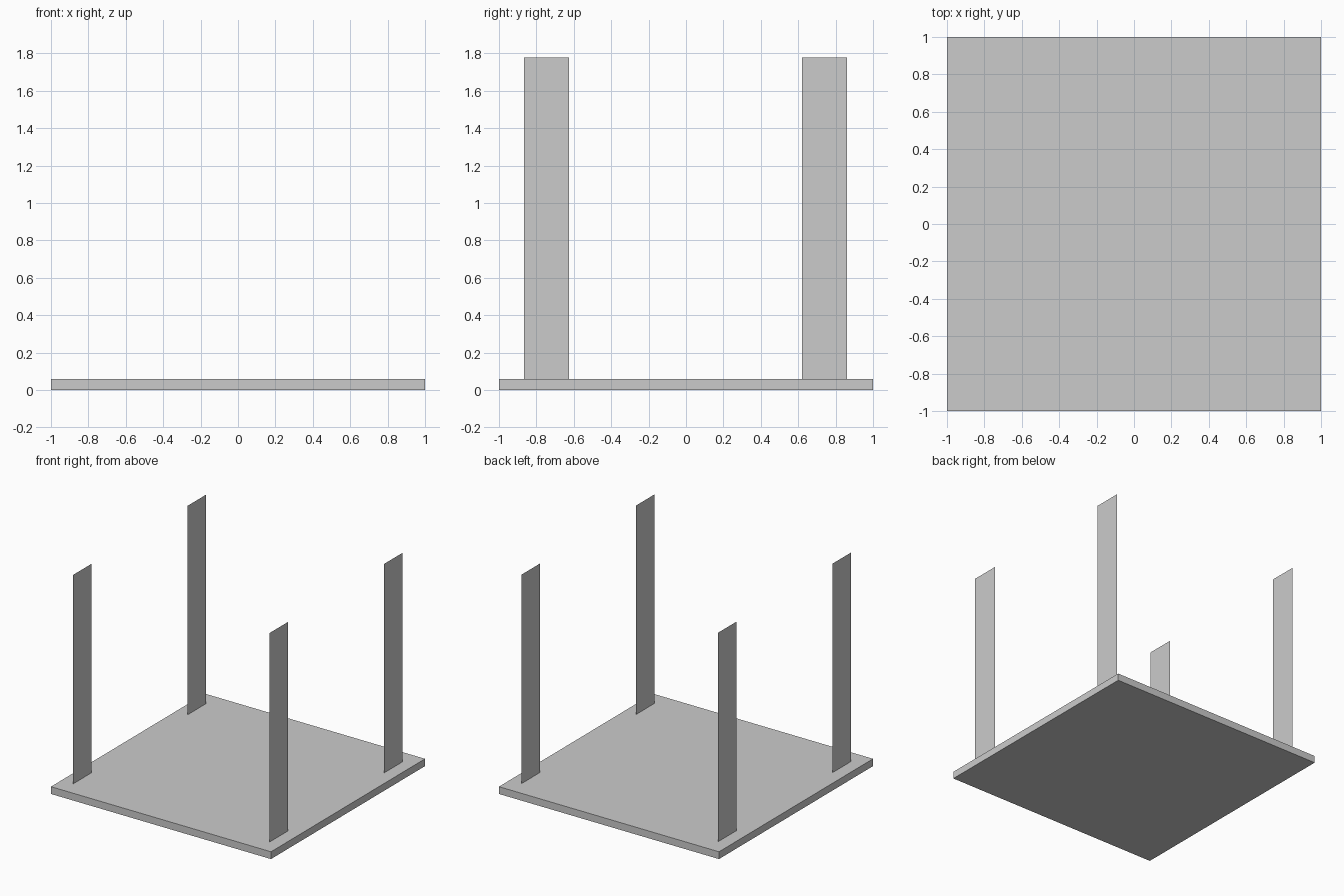
import bpy

if "Cube" in bpy.data.objects:
    bpy.data.objects.remove(bpy.data.objects["Cube"])

BASE_TOP = 0.06
POST_TOP = 1.777
POST_X = 0.893


def add_mesh(name, verts, faces):
    mesh = bpy.data.meshes.new(name)
    mesh.from_pydata(verts, [], faces)
    obj = bpy.data.objects.new(name, mesh)
    bpy.context.collection.objects.link(obj)
    return obj


# Square base slab
bpy.ops.mesh.primitive_cube_add(size=1, location=(0, 0, BASE_TOP / 2))
base = bpy.context.object
base.name = "base_slab"
base.scale = (2, 2, BASE_TOP)
bpy.ops.object.transform_apply(location=False, rotation=False, scale=True)

# Four paper-thin upright posts, each a single flat panel facing sideways
for row, y0, y1 in (("front", -0.865, -0.625), ("back", 0.62, 0.86)):
    for side, x in (("left", -POST_X), ("right", POST_X)):
        add_mesh(f"{row}_{side}_post",
                 [(x, y0, BASE_TOP), (x, y1, BASE_TOP),
                  (x, y1, POST_TOP), (x, y0, POST_TOP)],
                 [(0, 1, 2, 3)])
